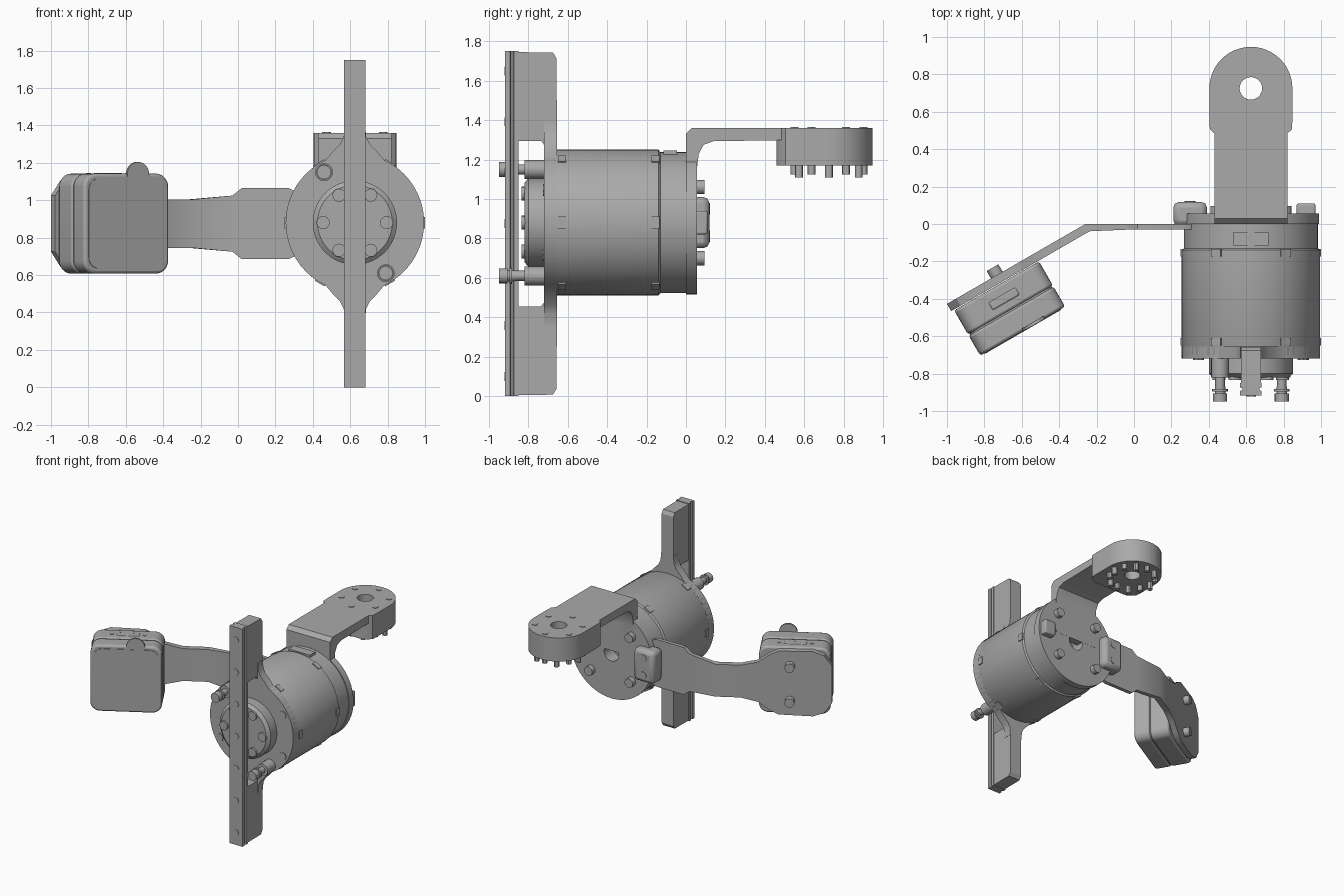
import bpy, bmesh
from math import sin, cos, pi, radians
from mathutils import Vector, Matrix

cube = bpy.data.objects.get("Cube")
if cube:
    bpy.data.objects.remove(cube)

grey = bpy.data.materials.new("machine_grey")
grey.use_nodes = True
COLOUR = (0.4, 0.4, 0.4, 1)
grey.diffuse_color = COLOUR
grey.node_tree.nodes["Principled BSDF"].inputs["Base Color"].default_value = COLOUR

CX, CZ = 0.625, 0.88      # drum axis
parts = []


def finish(name, bm, bevel=0, segments=2):
    bmesh.ops.recalc_face_normals(bm, faces=bm.faces)
    mesh = bpy.data.meshes.new(name)
    bm.to_mesh(mesh)
    bm.free()
    mesh.materials.append(grey)
    ob = bpy.data.objects.new(name, mesh)
    bpy.context.collection.objects.link(ob)
    if bevel:
        mod = ob.modifiers.new("bevel", "BEVEL")
        mod.width, mod.segments = bevel, segments
        mod.limit_method, mod.angle_limit = "ANGLE", radians(50)
    parts.append(ob)
    return ob


def place(axis, p, q, d):
    return {"x": (d, p, q), "y": (p, d, q), "z": (p, q, d)}[axis]


def prism(name, pts, axis, a, b, bevel=0):
    bm = bmesh.new()
    low = [bm.verts.new(place(axis, p, q, a)) for p, q in pts]
    high = [bm.verts.new(place(axis, p, q, b)) for p, q in pts]
    bm.faces.new(low)
    bm.faces.new(high)
    for i in range(len(pts)):
        j = (i + 1) % len(pts)
        bm.faces.new((low[i], low[j], high[j], high[i]))
    return finish(name, bm, bevel)


def box(name, x, y, z, bevel=0):
    pts = [(x[0], y[0]), (x[1], y[0]), (x[1], y[1]), (x[0], y[1])]
    return prism(name, pts, "z", z[0], z[1], bevel)


def circle(p, q, r, n):
    return [(p + r * cos(2 * pi * i / n), q + r * sin(2 * pi * i / n)) for i in range(n)]


def rod(name, axis, p, q, r, a, b, n=16):
    return prism(name, circle(p, q, r, n), axis, a, b)


def polar(p, q, r, count, start=0):
    return circle(p, q, r, count) if not start else [
        (p + r * cos(start + 2 * pi * i / count), q + r * sin(start + 2 * pi * i / count))
        for i in range(count)]


# drum with front hub, stepped rear collar, back plate and centre bore
profile = [(0, -.82), (.2, -.82), (.225, -.8), (.225, -.72), (.36, -.72), (.37, -.7),
           (.37, -.14), (.358, -.13), (.358, 0), (.365, 0), (.365, .055),
           (.065, .055), (.065, -.05), (0, -.05)]
bm = bmesh.new()
vs = [bm.verts.new((CX + r, y, CZ)) for r, y in profile]
es = [bm.edges.new(pair) for pair in zip(vs, vs[1:])]
bmesh.ops.spin(bm, geom=vs + es, cent=(CX, 0, CZ), axis=(0, 1, 0), angle=2 * pi, steps=56)
bmesh.ops.remove_doubles(bm, verts=bm.verts, dist=0.0005)
finish("drum", bm)

# front flange that flows into the rail above and below
quarter = [(.37 * cos(radians(a)), .37 * sin(radians(a))) for a in range(0, 66, 5)]
quarter += [(.115, .385), (.08, .42), (.06, .46), (.055, .52)]
half = quarter + [(-x, z) for x, z in reversed(quarter)]
outline = half + [(-x, -z) for x, z in half][1:-1]
prism("front_flange", [(CX + x, CZ + z) for x, z in outline], "y", -.72, -.655)

# grooved vertical rail and its two stiffening wings
side = [(.058, -.918), (.058, -.893), (.046, -.888), (.046, -.878), (.058, -.873), (.058, -.85)]
rail = [(CX + x, y) for x, y in side] + [(CX - x, y) for x, y in reversed(side)]
prism("rail", rail, "z", 0, 1.75)
for label, s in (("upper", 1), ("lower", -1)):
    wing = [(-.855, .42), (-.735, .42), (-.72, .4), (-.655, .4),
            (-.655, .55), (-.658, .84), (-.675, .868), (-.855, .87)]
    prism(label + "_rail_wing", [(y, .875 + s * z) for y, z in wing], "x", CX - .053, CX + .053)
for i in range(7):
    rod("rail_screw", "y", CX, .1 + .2583 * i, .026, -.921, -.91, 6)

# hub bolts, flange screws and the two long front plungers
for x, z in polar(CX, CZ, .17, 6):
    rod("hub_bolt", "y", x, z, .035, -.835, -.81)
for sx in (-1, 1):
    for sz in (-1, 1):
        rod("flange_screw", "y", CX + sx * .28, CZ + sz * .165, .03, -.726, -.71, 8)
for x, z in ((CX - .165, CZ + .27), (CX + .165, CZ - .27)):
    for r, a, b in ((.038, -.95, -.905), (.028, -.91, -.87), (.042, -.895, -.882),
                    (.026, -.88, -.81), (.048, -.82, -.71)):
        rod("plunger", "y", x, z, r, a, b)

# small clips around the drum
for y in (-.63, -.155):
    for k in range(6):
        bm = bmesh.new()
        bmesh.ops.create_cube(bm, size=1, matrix=Matrix.Translation((CX, y, CZ))
                              @ Matrix.Rotation(k * pi / 3, 4, "Y")
                              @ Matrix.Translation((.367, 0, 0))
                              @ Matrix.Diagonal((.018, .04, .06, 1)))
        finish("drum_clip", bm)
box("top_connector", (.53, .72), (-.115, -.045), (1.2, 1.245))

# bent bracket at the rear
bracket = [(0, .9), (0, 1.33), (.03, 1.36), (.6, 1.36), (.6, 1.3), (.14, 1.293),
           (.09, 1.275), (.065, 1.23), (.055, 1.15), (.055, .98), (.056, .9)]
prism("rear_bracket", bracket, "x", .43, .82)

# rounded tool mount with a centre hole
MY, N = .725, 48
bm = bmesh.new()
rings = []
for z, inner in ((1.17, 0), (1.36, 0), (1.36, 1), (1.17, 1)):
    ring = []
    for i in range(N):
        a = 2 * pi * i / N
        r = .222
        if sin(a) < 0:
            r = min(.222 / max(abs(cos(a)), .01), .265 / abs(sin(a)))
            r = min(r, .31)
        if inner:
            r = .06
        ring.append(bm.verts.new((CX + r * cos(a), MY + r * sin(a), z)))
    rings.append(ring)
for k in range(4):
    a, b = rings[k], rings[(k + 1) % 4]
    for i in range(N):
        j = (i + 1) % N
        bm.faces.new((a[i], a[j], b[j], b[i]))
finish("tool_mount", bm)
for i, (x, y) in enumerate(polar(CX, MY, .175, 12, pi / 2)):
    rod("mount_pin", "z", x, y, .02, 1.11 if i % 2 else 1.125, 1.2, 12)
    if i % 2 == 0:
        rod("mount_screw", "z", x, y, .024, 1.35, 1.364, 6)

# rear plate bolts and side clamp
for x, z in polar(CX, CZ, .255, 4, pi / 4):
    rod("rear_bolt", "y", x, z, .036, .04, .095)
box("side_clamp", (.21, .39), (-.01, .118), (.75, 1.01), .03)
for z in (.81, .95):
    rod("clamp_screw", "y", .3, z, .03, .1, .122)
box("side_lug", (.87, .97), (.04, .11), (.82, .94), .01)

# sheet arm, bent back toward the camera unit: x, y, half height
along = Vector((cos(pi / 6), sin(pi / 6), 0))
back = Vector((-sin(pi / 6), cos(pi / 6), 0))
stations = [(.31, .17), (.27, .19), (.02, .19), (-.03, .15), (-.26, .13), (-.42, .13),
            (-.53, .16), (-.6, .22), (-.66, .255), (-.88, .26), (-.95, .23), (-1, .15)]
bm = bmesh.new()
loops = []
for x, h in stations:
    y = min(0, (x + .26) * .577)
    n = Vector((0, -.03, 0)) if x > -.2 else -back * .045
    p = Vector((x, y, .875))
    up = Vector((0, 0, h))
    loops.append([bm.verts.new(v) for v in (p - up, p + up, p + n + up, p + n - up)])
for a, b in zip(loops, loops[1:]):
    for i in range(4):
        j = (i + 1) % 4
        bm.faces.new((a[i], a[j], b[j], b[i]))
bm.faces.new(loops[0])
bm.faces.new(loops[-1])
finish("camera_arm", bm)

# camera unit, modelled upright and turned into place
turn = Matrix.Translation((-.665, -.452, .875)) @ Matrix.Rotation(pi / 6, 4, "Z")


def rounded(w, h, r):
    pts = []
    for k, (sx, sz) in enumerate(((1, 1), (-1, 1), (-1, -1), (1, -1))):
        for i in range(7):
            a = (k + i / 6) * pi / 2
            pts.append((sx * (w - r) + r * cos(a), sz * (h - r) + r * sin(a)))
    return pts


camera = [
    prism("camera_front_shell", rounded(.262, .267, .07), "y", -.14, -.015, .014),
    prism("camera_seam", rounded(.253, .258, .065), "y", -.03, 0),
    prism("camera_rear_shell", rounded(.262, .267, .07), "y", -.01, .14, .014),
    prism("camera_face", rounded(.235, .24, .06), "y", -.144, -.13),
    rod("camera_tab", "y", .07, .262, .068, -.142, -.125, 24),
    box("camera_port", (-.085, .085), (.035, .085), (.25, .271), .01),
]
for x in (-.12, .12):
    camera.append(rod("port_screw", "z", x, .06, .014, .25, .27, 10))
for z in (-.14, .14):
    camera.append(rod("camera_mount_screw", "y", .03, z, .036, .18, .235))
for ob in camera:
    ob.matrix_world = turn

bpy.ops.object.select_all(action="DESELECT")
for ob in parts:
    ob.select_set(True)
bpy.context.view_layer.objects.active = parts[0]
bpy.ops.object.shade_smooth_by_angle(angle=radians(30))
